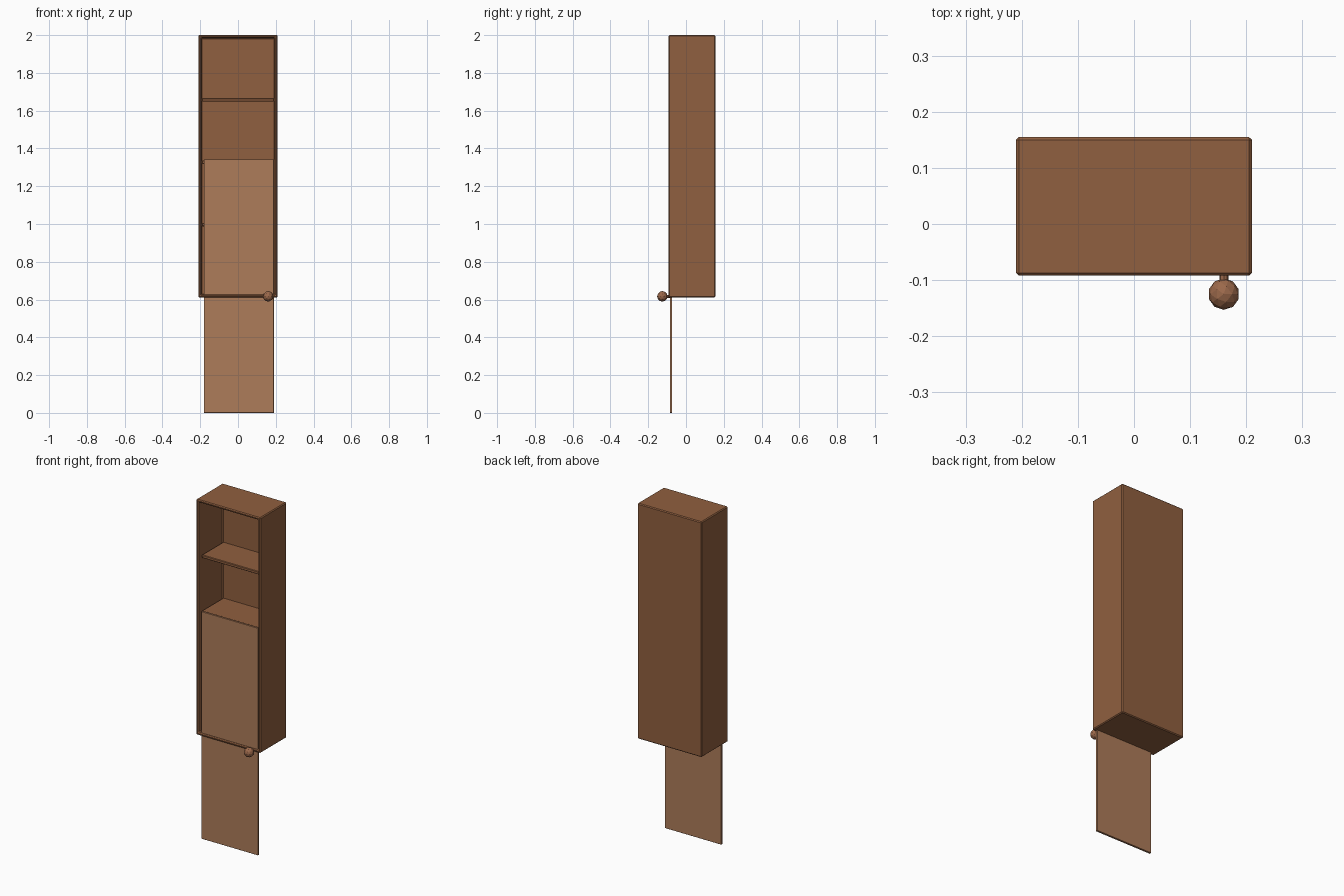
import bpy, bmesh
from mathutils import Matrix, Vector

if "Cube" in bpy.data.objects:
    bpy.data.objects.remove(bpy.data.objects["Cube"])


def material(name, rgb):
    m = bpy.data.materials.new(name)
    m.diffuse_color = (*rgb, 1)
    m.use_nodes = True
    m.node_tree.nodes["Principled BSDF"].inputs["Base Color"].default_value = m.diffuse_color
    return m


wood = material("wood", (0.28, 0.115, 0.05))
door_wood = material("door_wood", (0.42, 0.2, 0.1))
knob_wood = material("knob_wood", (0.33, 0.14, 0.07))


def add_box(bm, lo, hi):
    lo, hi = Vector(lo), Vector(hi)
    mat = Matrix.Translation((lo + hi) / 2) @ Matrix.Diagonal((*(hi - lo), 1))
    return bmesh.ops.create_cube(bm, size=1, matrix=mat)["verts"]


def finish(bm, name, mat, bevel=0):
    bmesh.ops.recalc_face_normals(bm, faces=bm.faces)
    me = bpy.data.meshes.new(name)
    bm.to_mesh(me)
    bm.free()
    me.materials.append(mat)
    ob = bpy.data.objects.new(name, me)
    bpy.context.collection.objects.link(ob)
    if bevel:
        mod = ob.modifiers.new("bevel", "BEVEL")
        mod.width = bevel
        mod.segments = 1
    return ob


# Open-fronted cabinet body
bm = bmesh.new()
add_box(bm, (-0.21, -0.092, 0.61), (0.21, 0.155, 2.0))
bm.normal_update()
front = min(bm.faces, key=lambda f: f.calc_center_median().y)
bmesh.ops.inset_region(bm, faces=[front], thickness=0.022)
ret = bmesh.ops.extrude_discrete_faces(bm, faces=[front])
bmesh.ops.translate(bm, verts=ret["faces"][0].verts, vec=(0, 0.225, 0))
finish(bm, "cabinet_body", wood, 0.005)

# Evenly spaced shelves
for i, z in enumerate((1.657, 1.327, 0.997)):
    bm = bmesh.new()
    add_box(bm, (-0.19, -0.066, z - 0.009), (0.19, 0.135, z + 0.009))
    finish(bm, f"shelf_{i + 1}", wood, 0.003)

# Lowered door panel
bm = bmesh.new()
add_box(bm, (-0.18, -0.085, 0), (0.19, -0.073, 1.342))
finish(bm, "door", door_wood, 0.001)

# Knob: faceted ball on a short stem
bm = bmesh.new()
bmesh.ops.create_icosphere(bm, subdivisions=2, radius=0.028,
                           matrix=Matrix.Translation((0.16, -0.125, 0.617)))
bmesh.ops.create_cone(bm, cap_ends=True, segments=8, radius1=0.008, radius2=0.008, depth=0.03,
                      matrix=Matrix.Translation((0.16, -0.098, 0.617)) @ Matrix.Rotation(1.5708, 4, "X"))
finish(bm, "door_knob", knob_wood)
